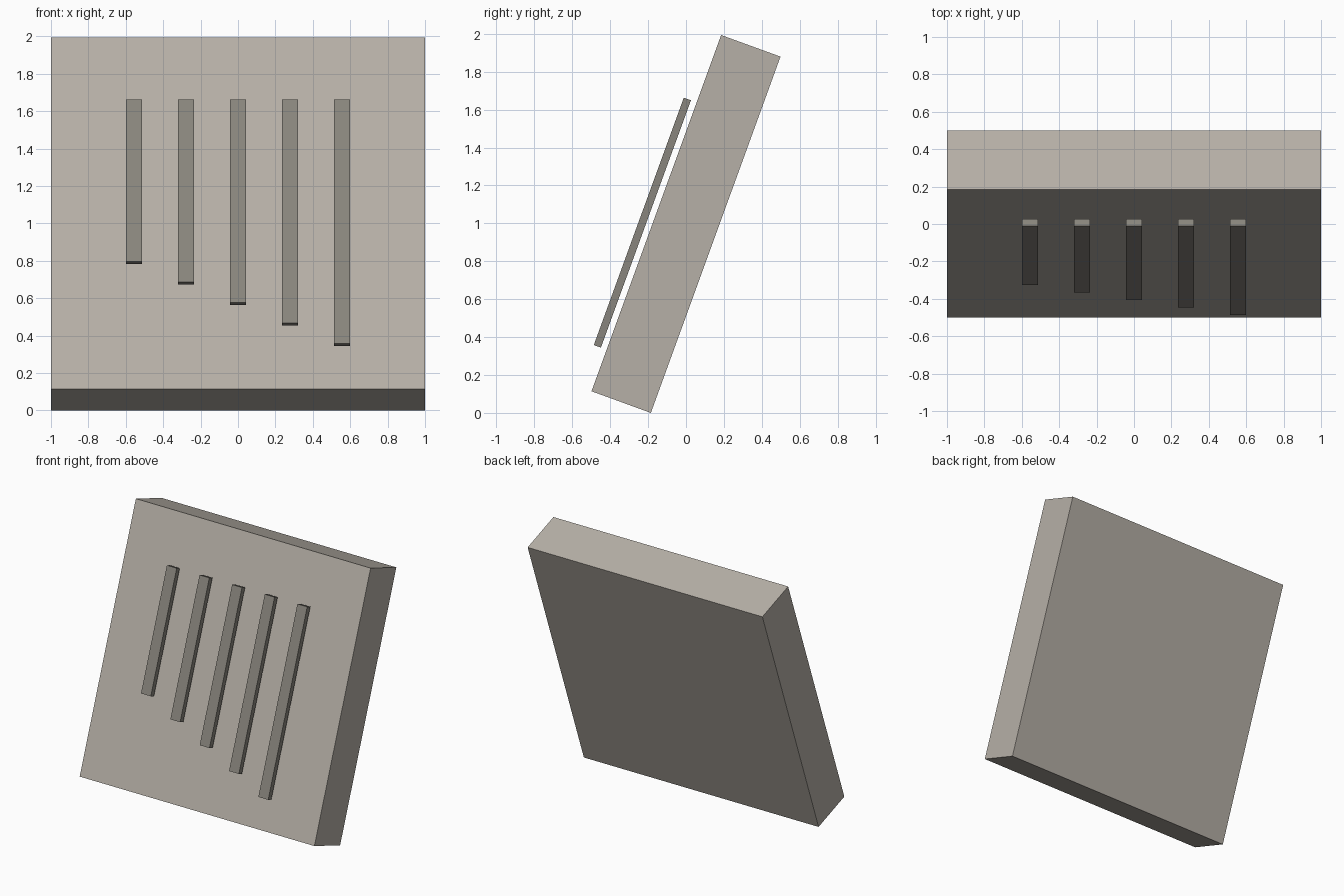
import bpy
from math import radians
from mathutils import Matrix, Vector

if "Cube" in bpy.data.objects:
    bpy.data.objects.remove(bpy.data.objects["Cube"])

# Leaning frame: local z runs up the slab, local -y points out of its front
TILT = Matrix.Translation((0, 0, 0.9967)) @ Matrix.Rotation(radians(-20), 4, 'X')


def material(name, rgb):
    mat = bpy.data.materials.new(name)
    mat.diffuse_color = (*rgb, 1)
    mat.use_nodes = True
    mat.node_tree.nodes["Principled BSDF"].inputs["Base Color"].default_value = mat.diffuse_color
    return mat


def box(name, centre, size, mat):
    bpy.ops.mesh.primitive_cube_add(size=1)
    ob = bpy.context.object
    ob.name = name
    ob.data.transform(TILT @ Matrix.Translation(centre) @ Matrix.Diagonal(Vector((*size, 1))))
    ob.data.materials.append(mat)
    return ob


stone = material("warm_grey", (0.468, 0.434, 0.386))
dark = material("dark_grey", (0.25, 0.235, 0.205))

# Main tilted slab
box("slab", (0, 0, 0), (2, 0.3333, 2), stone)

# Five floating bars, aligned at the top and growing longer to the right
BAR_TOP = 0.622
for i in range(5):
    length = 0.922 + 0.1167 * i
    box(f"bar_{i + 1}", ((i - 2) * 0.278, -0.2187, BAR_TOP - length / 2),
        (0.0833, 0.0400, length), dark)
